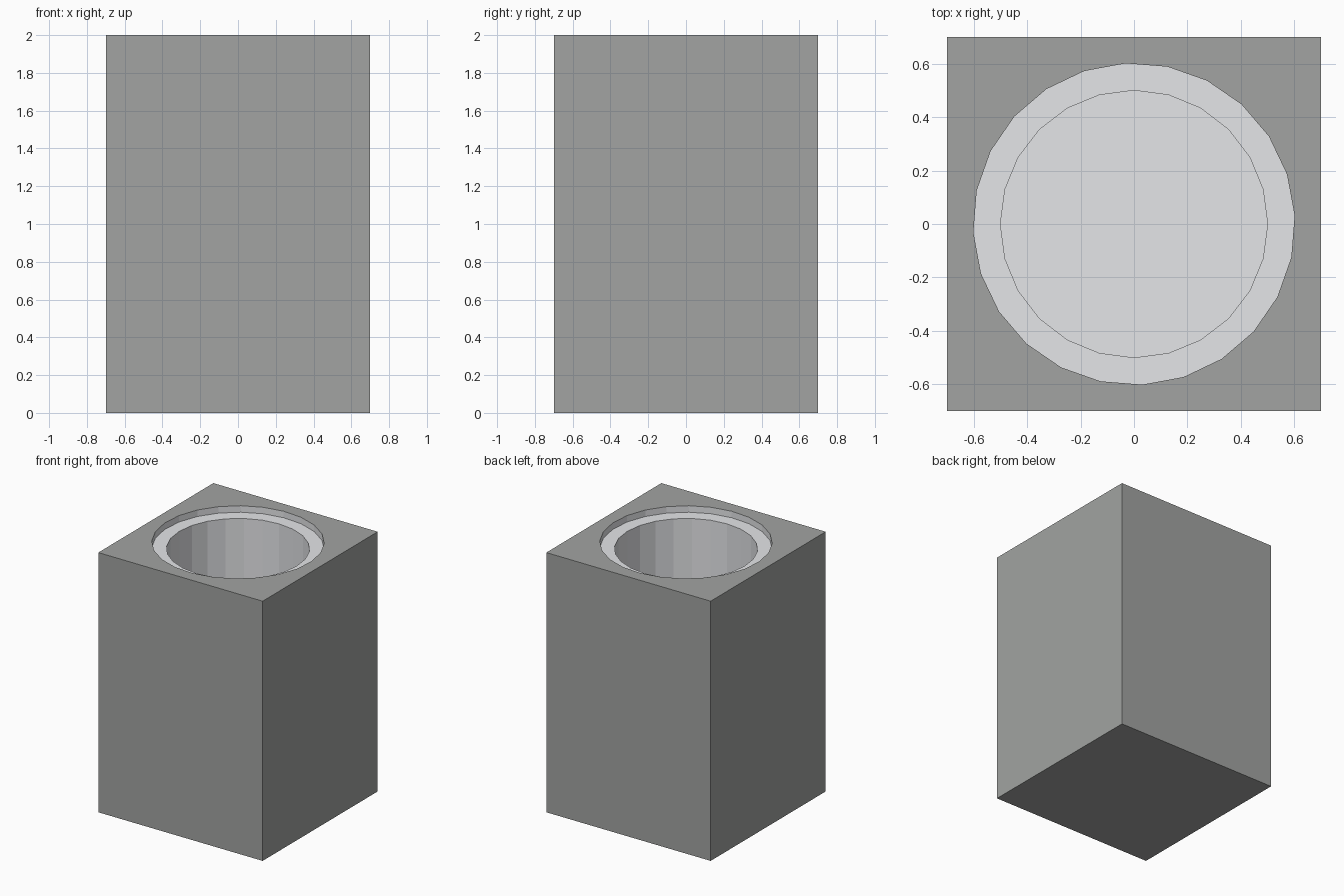
import bpy
from math import radians

if "Cube" in bpy.data.objects:
    bpy.data.objects.remove(bpy.data.objects["Cube"])


def paint(name, r, g, b):
    mat = bpy.data.materials.new(name)
    mat.diffuse_color = (r, g, b, 1)
    mat.use_nodes = True
    mat.node_tree.nodes["Principled BSDF"].inputs["Base Color"].default_value = mat.diffuse_color
    return mat


body_paint = paint("grey", 0.36, 0.37, 0.36)
lining_paint = paint("pale_grey", 0.78, 0.79, 0.81)

# Square block
bpy.ops.mesh.primitive_cube_add(size=1, location=(0, 0, 1))
block = bpy.context.object
block.name = "block"
block.scale = (1.4, 1.4, 2)
bpy.ops.object.transform_apply(location=True, rotation=True, scale=True)
block.data.materials.append(body_paint)


def bore(name, radius, floor, turn):
    """Cut a 24-sided pale round recess from the top down to floor."""
    depth = 2.2 - floor
    bpy.ops.mesh.primitive_cylinder_add(
        vertices=24, radius=radius, depth=depth,
        location=(0, 0, floor + depth / 2), rotation=(0, 0, radians(turn)))
    cutter = bpy.context.object
    cutter.name = name
    cutter.hide_render = True
    cutter.data.materials.append(lining_paint)
    mod = block.modifiers.new(name, "BOOLEAN")
    mod.operation = "DIFFERENCE"
    mod.solver = "EXACT"
    mod.material_mode = "TRANSFER"
    mod.object = cutter
    bpy.context.view_layer.objects.active = block
    bpy.ops.object.modifier_apply(modifier=name)
    bpy.data.objects.remove(cutter)


# Shallow rim step, then the deep well
bore("rim_step", 0.602, 1.95, 3)
bore("well", 0.5, 0.1, 0)
